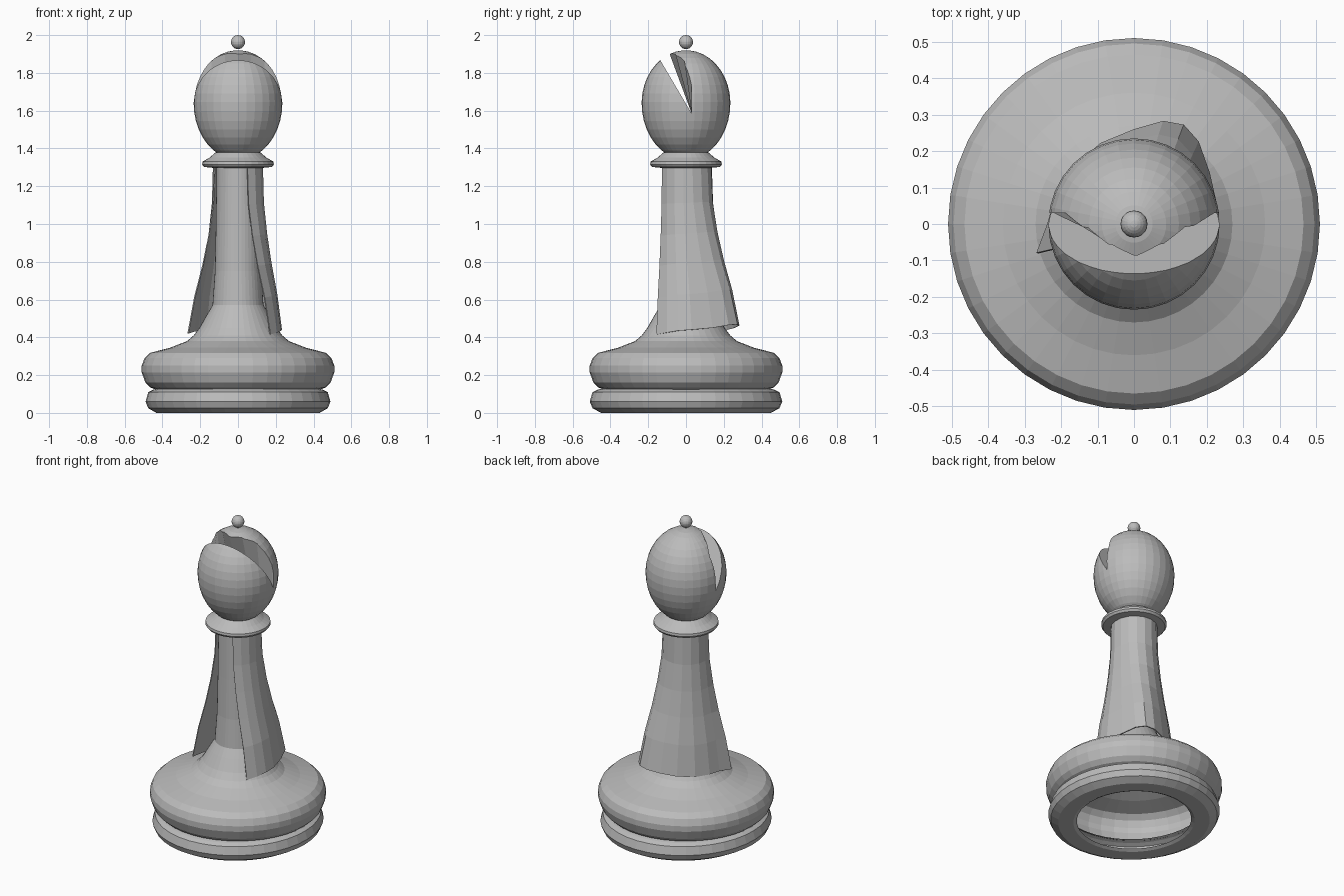
import bpy, bmesh, math

if "Cube" in bpy.data.objects:
    bpy.data.objects.remove(bpy.data.objects["Cube"])

# one flat grey for the whole piece
grey = bpy.data.materials.new("stone grey")
grey.diffuse_color = (0.5, 0.5, 0.5, 1)
grey.use_nodes = True
grey.node_tree.nodes["Principled BSDF"].inputs["Base Color"].default_value = grey.diffuse_color


def make(name, bm):
    bmesh.ops.recalc_face_normals(bm, faces=bm.faces[:])
    me = bpy.data.meshes.new(name)
    bm.to_mesh(me)
    bm.free()
    me.materials.append(grey)
    ob = bpy.data.objects.new(name, me)
    bpy.context.collection.objects.link(ob)
    return ob


def lathe(name, profile, seg=40, sx=1.0, caps=False):
    """Revolve (radius, z) points around z."""
    bm = bmesh.new()
    rings = []
    for r, z in profile:
        rings.append([bm.verts.new((sx * r * math.cos(2 * math.pi * i / seg),
                                    r * math.sin(2 * math.pi * i / seg), z))
                      for i in range(seg)])
    for a, b in zip(rings, rings[1:]):
        for i in range(seg):
            j = (i + 1) % seg
            bm.faces.new((a[i], a[j], b[j], b[i]))
    if caps:
        bm.faces.new(rings[0])
        bm.faces.new(rings[-1])
    return make(name, bm)


# lower base ring, open underneath
lathe("base_ring", [(0.34, 0.01), (0.36, 0.0), (0.45, 0.0), (0.495, 0.025), (0.51, 0.06),
                    (0.495, 0.11), (0.47, 0.122), (0.44, 0.13)], sx=0.96)

# thick upper ring flowing into the stem
lathe("body", [(0.44, 0.125), (0.465, 0.135), (0.49, 0.16), (0.51, 0.215), (0.51, 0.25),
               (0.495, 0.29), (0.465, 0.318), (0.36, 0.345), (0.27, 0.38), (0.235, 0.41),
               (0.205, 0.45), (0.165, 0.52), (0.135, 0.57), (0.122, 0.75), (0.117, 1.0),
               (0.113, 1.31)])

# collar under the head
lathe("collar", [(0.11, 1.295), (0.18, 1.302), (0.19, 1.315), (0.188, 1.33),
                 (0.15, 1.352), (0.12, 1.378), (0.09, 1.385)], seg=32, caps=True)

# egg-shaped head
egg = []
for i in range(17):
    a = math.radians(-66 + i * (66 + 87) / 16)
    egg.append((0.235 * math.cos(a), 1.64 + (0.28 if a > 0 else 0.30) * math.sin(a)))
head = lathe("head", egg, seg=32, caps=True)

# wedge cutter: its rear wall sweeps back toward both sides
bm = bmesh.new()
rows = []
for x, yb in [(-0.3, 0.035), (-0.22, 0.03), (-0.14, -0.02), (-0.07, -0.07), (0, -0.105),
              (0.07, -0.07), (0.14, -0.02), (0.22, 0.03), (0.3, 0.035)]:
    rows.append([bm.verts.new(p) for p in ((x, 0.03, 1.585), (x, -0.185, 1.95), (x, yb, 1.95))])
for a, b in zip(rows, rows[1:]):
    for i in range(3):
        j = (i + 1) % 3
        bm.faces.new((a[i], a[j], b[j], b[i]))
bm.faces.new(rows[0])
bm.faces.new(rows[-1])
cutter = make("slot_cutter", bm)
cutter.hide_render = True
cutter.hide_viewport = True
cut = head.modifiers.new("slot", 'BOOLEAN')
cut.operation = 'DIFFERENCE'
cut.solver = 'EXACT'
cut.object = cutter

# finial ball
bm = bmesh.new()
bmesh.ops.create_uvsphere(bm, u_segments=20, v_segments=12, radius=0.037)
bmesh.ops.translate(bm, verts=bm.verts[:], vec=(0, 0, 1.963))
make("finial", bm)

# cape: wraps the back of the stem, flaring toward an uneven hem
hem = [(0.17, -0.155, 0.415), (0.205, -0.10, 0.425), (0.225, -0.04, 0.435), (0.23, 0.03, 0.44),
       (0.205, 0.14, 0.45), (0.175, 0.225, 0.465), (0.135, 0.27, 0.468), (0.08, 0.28, 0.462),
       (0.0, 0.257, 0.45), (-0.09, 0.22, 0.44), (-0.17, 0.15, 0.432), (-0.215, 0.07, 0.43),
       (-0.235, 0.0, 0.43), (-0.265, -0.08, 0.42)]
levels = [(0, 0), (0.22, 0.05), (0.41, 0.22), (0.59, 0.45), (0.78, 0.75), (1, 1)]  # drop, flare
bm = bmesh.new()
rows = []
for drop, flare in levels:
    row = []
    for i, (hx, hy, hz) in enumerate(hem):
        a = math.radians(-68 + 268 * i / (len(hem) - 1))
        tx, ty = 0.13 * math.cos(a), 0.135 * math.sin(a)
        row.append(bm.verts.new((tx + (hx - tx) * flare, ty + (hy - ty) * flare,
                                 1.3 + (hz - 1.3) * drop)))
    rows.append(row)
for a, b in zip(rows, rows[1:]):
    for i in range(len(hem) - 1):
        bm.faces.new((a[i], b[i], b[i + 1], a[i + 1]))
cape = make("cape", bm)
thick = cape.modifiers.new("thickness", 'SOLIDIFY')
thick.thickness = 0.006
thick.offset = 0
